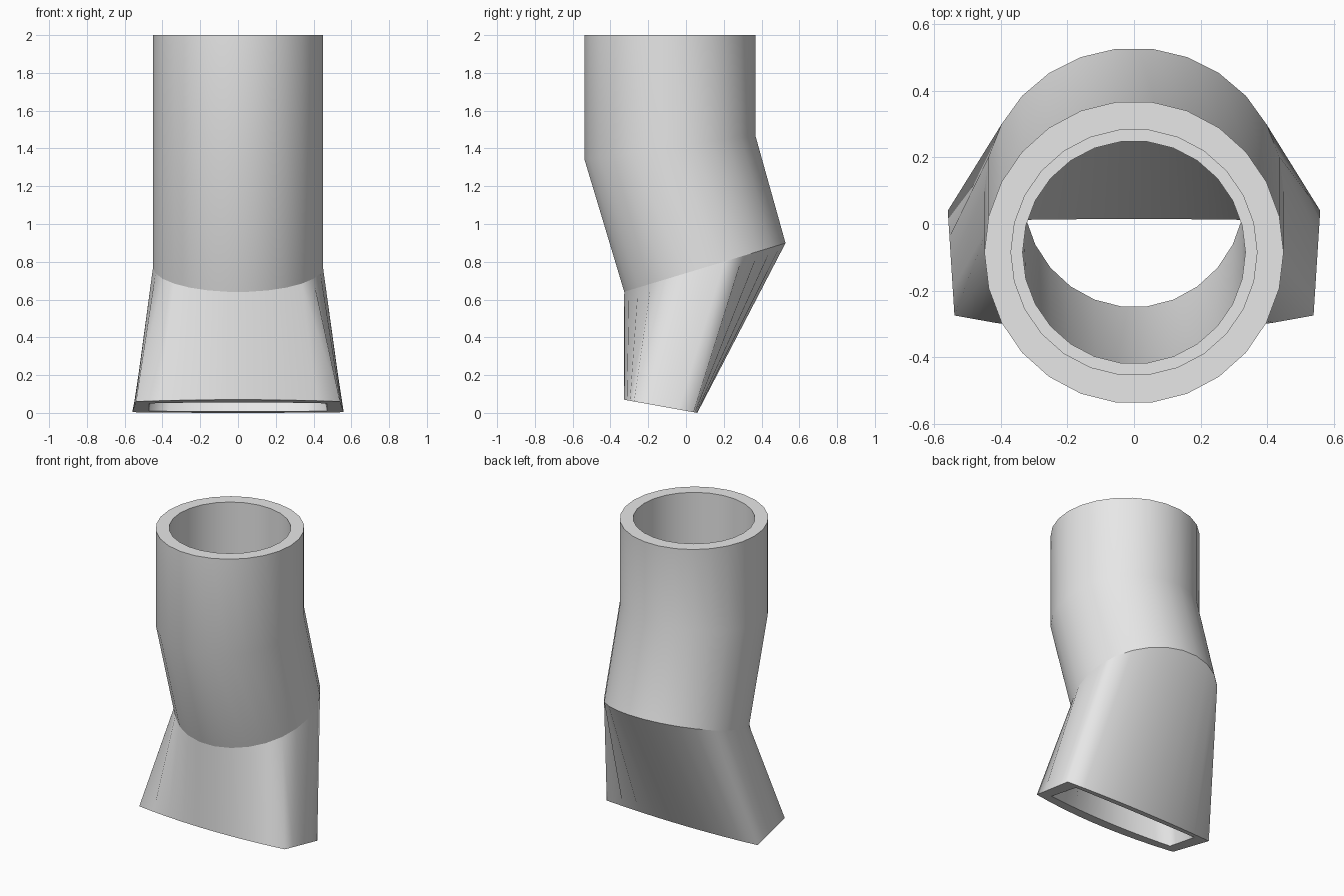
import bpy, bmesh, math

if "Cube" in bpy.data.objects:
    bpy.data.objects.remove(bpy.data.objects["Cube"])

N = 26            # sides of the tube
CORNER = 2        # ring steps from the x axis to each nozzle corner


def ring(cy, rx, ry, z_mid, slope):
    """Tilted ellipse whose height follows y."""
    pts = []
    for k in range(N):
        a = 2 * math.pi * k / N
        y = ry * math.sin(a)
        pts.append((rx * math.cos(a), cy + y, z_mid + slope * y))
    return pts


def slot(xb, yb, xf, yf, bulge_b, bulge_f):
    """Wide mouth outline on the sloping bottom plane, matched to the ring points."""
    def lerp(a, b, t, bulge=0.0):
        return (a[0] + (b[0] - a[0]) * t,
                a[1] + (b[1] - a[1]) * t + bulge * 4 * t * (1 - t))
    br, bl, fl, fr = (xb, yb), (-xb, yb), (-xf, yf), (xf, yf)
    half = N // 2
    pts = []
    for k in range(N):
        s = (k + CORNER) % N             # start at the front right corner
        if s < 2 * CORNER:
            p = lerp(fr, br, s / (2 * CORNER))
        elif s < half:
            p = lerp(br, bl, (s - 2 * CORNER) / (half - 2 * CORNER), bulge_b)
        elif s < half + 2 * CORNER:
            p = lerp(bl, fl, (s - half) / (2 * CORNER))
        else:
            p = lerp(fl, fr, (s - half - 2 * CORNER) / (half - 2 * CORNER), -bulge_f)
        pts.append((p[0], p[1], 0.18 * (0.06 - p[1])))
    return pts


# Loops run down the outside and back up the bore
loops = [
    ring(-0.085, 0.45, 0.455, 2.0, 0.0),       # outer top
    ring(-0.085, 0.45, 0.455, 1.405, 0.145),   # upper bend
    ring(0.10, 0.45, 0.43, 0.77, 0.302),       # lower bend
    slot(0.56, 0.04, 0.54, -0.275, 0.02, 0.055),   # outer mouth
    slot(0.47, 0.01, 0.47, -0.22, 0.005, 0.03),    # inner mouth
    ring(0.10, 0.335, 0.35, 0.77, 0.302),      # bore lower bend
    ring(-0.085, 0.335, 0.335, 1.405, 0.145),  # bore upper bend
    ring(-0.085, 0.335, 0.335, 1.5, 0.0),      # ledge inner edge
    ring(-0.085, 0.37, 0.37, 1.5, 0.0),        # ledge outer edge
    ring(-0.085, 0.37, 0.37, 2.0, 0.0),        # socket top
]
SHARP_LOOPS = (0, 2, 3, 4, 5, 7, 8, 9)

bm = bmesh.new()
rows = [[bm.verts.new(p) for p in loop] for loop in loops]
for i, row in enumerate(rows):
    nxt = rows[(i + 1) % len(rows)]
    for k in range(N):
        j = (k + 1) % N
        bm.faces.new((row[k], nxt[k], nxt[j], row[j])).smooth = True
for i in SHARP_LOOPS:
    for k in range(N):
        bm.edges.get((rows[i][k], rows[i][(k + 1) % N])).smooth = False
# Crisp nozzle corners where the side panels meet the front and back
for e in bm.edges:
    if e.smooth and e.calc_face_angle(0) > math.radians(35):
        e.smooth = False
bmesh.ops.recalc_face_normals(bm, faces=bm.faces)

mesh = bpy.data.meshes.new("nozzle_adapter")
bm.to_mesh(mesh)
bm.free()

grey = bpy.data.materials.new("light grey")
grey.diffuse_color = (0.8, 0.8, 0.8, 1)
grey.use_nodes = True
grey.node_tree.nodes["Principled BSDF"].inputs["Base Color"].default_value = grey.diffuse_color
mesh.materials.append(grey)
bpy.context.collection.objects.link(bpy.data.objects.new("nozzle_adapter", mesh))
